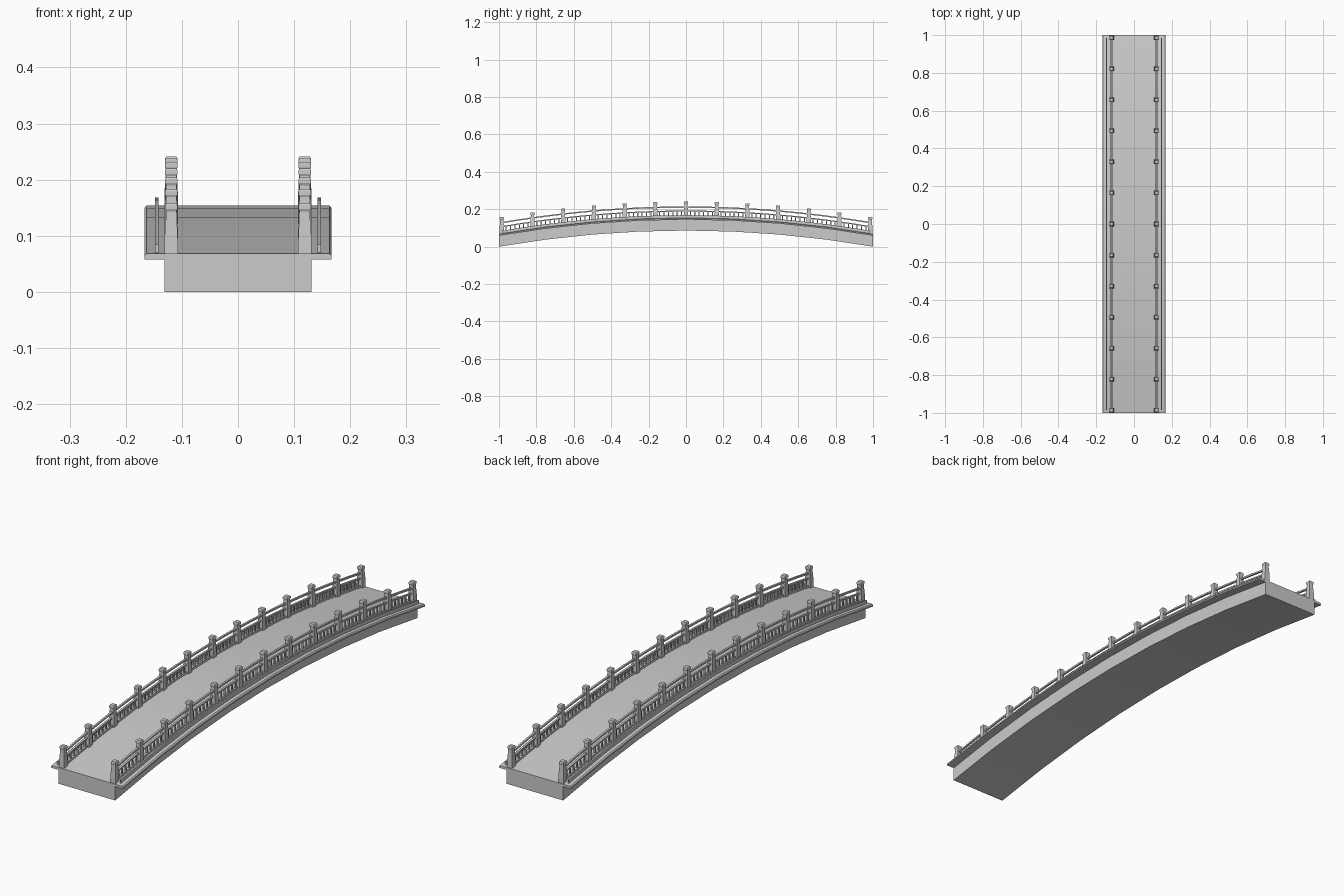
import bpy
import bmesh
from math import radians

cube = bpy.data.objects.get("Cube")
if cube:
    bpy.data.objects.remove(cube, do_unlink=True)

RISE = 0.086
DECK = 0.068      # deck height at the bridge ends
RAIL_X = 0.119

stone = bpy.data.materials.new("grey_stone")
stone.use_nodes = True
grey = (0.6, 0.6, 0.6, 1)
stone.diffuse_color = grey
stone.node_tree.nodes["Principled BSDF"].inputs["Base Color"].default_value = grey


def arch(y):
    return RISE * (1 - y * y)


def finish(name, bm, mirror=False):
    bmesh.ops.recalc_face_normals(bm, faces=bm.faces)
    mesh = bpy.data.meshes.new(name)
    bm.to_mesh(mesh)
    bm.free()
    mesh.materials.append(stone)
    obj = bpy.data.objects.new(name, mesh)
    bpy.context.collection.objects.link(obj)
    if mirror:
        obj.modifiers.new("other_side", "MIRROR")
    bpy.ops.object.select_all(action="DESELECT")
    obj.select_set(True)
    bpy.context.view_layer.objects.active = obj
    bpy.ops.object.shade_smooth_by_angle(angle=radians(25))
    return obj


def sweep(name, profile, end=1.0, segments=24, mirror=False):
    """Carry an x-z profile along the arch, keeping it upright."""
    bm = bmesh.new()
    rings = []
    for i in range(segments + 1):
        y = end * (2 * i / segments - 1)
        rings.append([bm.verts.new((x, y, z + arch(y))) for x, z in profile])
    n = len(profile)
    for a, b in zip(rings, rings[1:]):
        for k in range(n):
            j = (k + 1) % n
            bm.faces.new((a[k], a[j], b[j], b[k]))
    bm.faces.new(rings[0])
    bm.faces.new(rings[-1])
    return finish(name, bm, mirror)


def bar(x, width, low, high):
    h = width / 2
    return [(x - h, low), (x + h, low), (x + h, high), (x - h, high)]


def stack(bm, x, y, levels):
    """Square column through (height, half width) levels."""
    rings = [[bm.verts.new((x + sx * h, y + sy * h, z))
              for sx, sy in ((-1, -1), (1, -1), (1, 1), (-1, 1))] for z, h in levels]
    for a, b in zip(rings, rings[1:]):
        for k in range(4):
            j = (k + 1) % 4
            bm.faces.new((a[k], a[j], b[j], b[k]))
    bm.faces.new(rings[0])
    bm.faces.new(rings[-1])


# Arched body with overhanging edge slabs
half = [(0.131, 0), (0.131, 0.058), (0.167, 0.058), (0.167, 0.064), (0.163, DECK)]
sweep("arched_deck", half + [(-x, z) for x, z in reversed(half)], segments=8)

# Outer curb and the railing bars on both sides
sweep("outer_curb", bar(0.145, 0.006, DECK - 0.002, DECK + 0.014), 0.985, mirror=True)
sweep("top_rail", bar(RAIL_X, 0.008, DECK + 0.054, DECK + 0.061), 0.985, mirror=True)
sweep("middle_rail", bar(RAIL_X, 0.008, DECK + 0.033, DECK + 0.039), 0.985, mirror=True)
sweep("bottom_rail", bar(RAIL_X, 0.010, DECK - 0.002, DECK + 0.008), 0.985, mirror=True)

# Posts with flared foot, narrow neck and cap
post_y = [0.985 * (i / 6 - 1) for i in range(13)]
bm = bmesh.new()
for y in post_y:
    base = arch(y) + DECK
    stack(bm, RAIL_X, y, [(base - 0.006, 0.012), (base + 0.035, 0.0115),
                          (base + 0.068, 0.009), (base + 0.073, 0.009),
                          (base + 0.077, 0.011), (base + 0.084, 0.011),
                          (base + 0.087, 0.009)])
finish("railing_posts", bm, mirror=True)

# Small balusters below the middle rail
bm = bmesh.new()
for a, b in zip(post_y, post_y[1:]):
    for k in range(1, 7):
        y = a + (b - a) * k / 7
        base = arch(y) + DECK
        stack(bm, RAIL_X, y, [(base, 0.0028), (base + 0.035, 0.0028)])
finish("balusters", bm, mirror=True)
